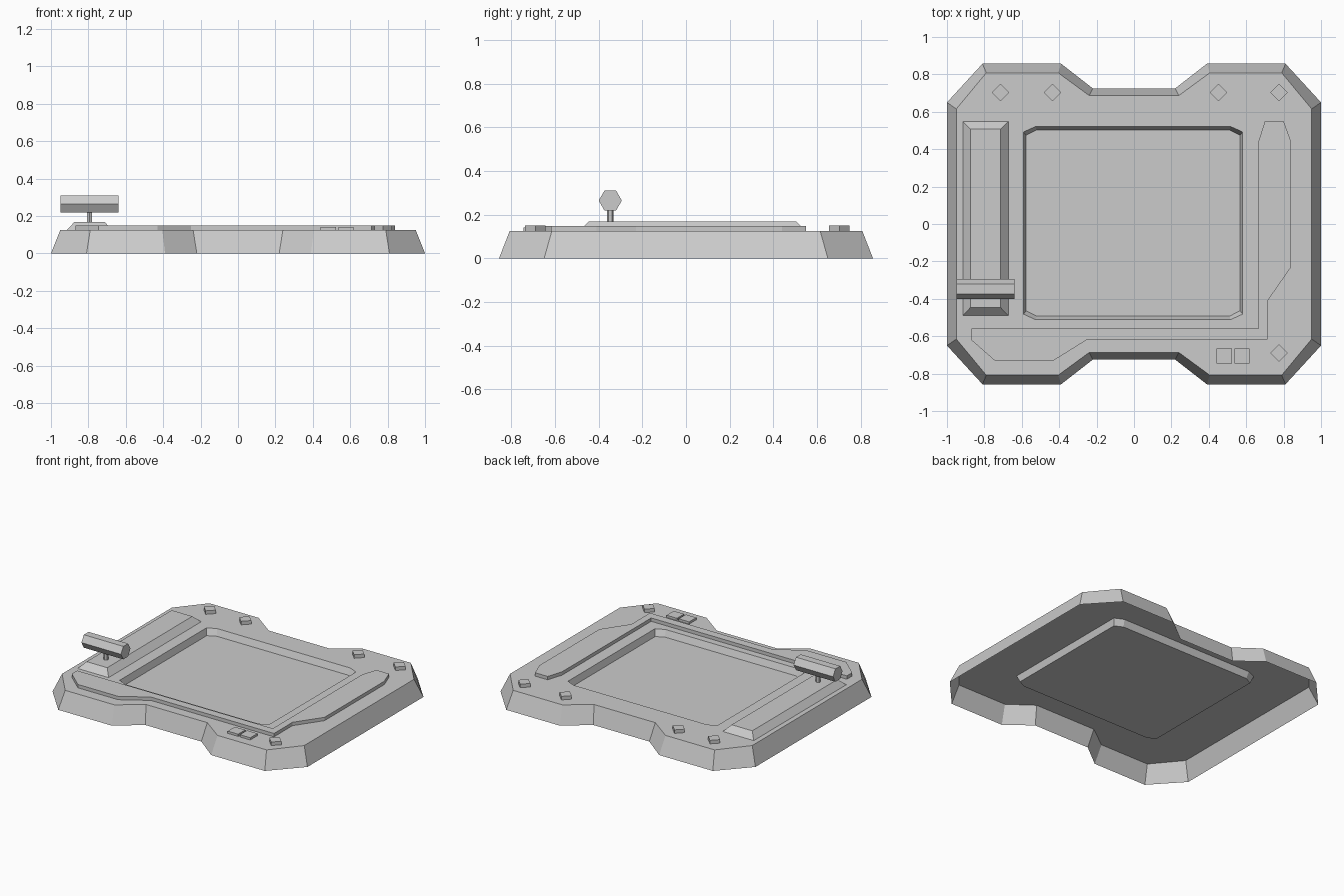
import bpy, bmesh, math
from mathutils import Matrix, Vector

if "Cube" in bpy.data.objects:
    bpy.data.objects.remove(bpy.data.objects["Cube"])

TOP = 0.125  # height of the deck


def finish(bm, name):
    mesh = bpy.data.meshes.new(name)
    bm.to_mesh(mesh)
    bm.free()
    obj = bpy.data.objects.new(name, mesh)
    bpy.context.collection.objects.link(obj)
    return obj


def ring(bm, pts, z):
    return [bm.verts.new((x, y, z)) for x, y in pts]


def bridge(bm, a, b):
    n = len(a)
    for i in range(n):
        j = (i + 1) % n
        bm.faces.new((a[i], a[j], b[j], b[i]))


def raised(name, low, high, z1):
    """Raised block on the deck: counter-clockwise profile with a flat cap."""
    bm = bmesh.new()
    a, b = ring(bm, low, TOP), ring(bm, high, z1)
    bridge(bm, a, b)
    bm.faces.new(b)
    return finish(bm, name)


def mirror4(q):
    """Counter-clockwise outline from one quadrant of points."""
    left = [(-x, y) for x, y in reversed(q)]
    half = q + left
    return half + [(-x, -y) for x, y in half]


def rect(x0, x1, y0, y1):
    return [(x0, y0), (x1, y0), (x1, y1), (x0, y1)]


def prism(name, sides, radius, length, matrix):
    bm = bmesh.new()
    bmesh.ops.create_cone(bm, cap_ends=True, segments=sides, radius1=radius,
                          radius2=radius, depth=length, matrix=matrix)
    return finish(bm, name)


# Base shell: sloped skirt, deck and sunken centre panel, open underneath
bm = bmesh.new()
foot = ring(bm, mirror4([(1, .65), (.81, .857), (.39, .857), (.22, .725)]), 0)
edge = ring(bm, mirror4([(.95, .615), (.79, .808), (.405, .808), (.24, .687)]), TOP)
bridge(bm, foot, edge)


def pocket(dx, dy):
    q = mirror4([(.586 - dx, .487 - dy), (.522 - dx / 2, .516 - dy)])
    return [(x - .005, y + .005) for x, y in q]


rim = ring(bm, pocket(0, 0), TOP)
floor = ring(bm, pocket(.014, .018), TOP - .045)
bridge(bm, rim, floor)
bm.faces.new(floor)
bm.edges.ensure_lookup_table()
deck_edges = [e for e in bm.edges
              if all(v in edge for v in e.verts) or all(v in rim for v in e.verts)]
bmesh.ops.triangle_fill(bm, edges=deck_edges, use_beauty=True, normal=Vector((0, 0, 1)))
finish(bm, "base_shell")

# L-shaped trim plate along the front and right
trim = [(-.87, -.56), (-.87, -.62), (-.745, -.73), (-.43, -.73), (-.25, -.618),
        (.715, -.618), (.715, -.41), (.84, -.23), (.84, .44), (.80, .55),
        (.70, .55), (.665, .44), (.665, -.56)]
raised("trim_plate", trim, trim, .149)

# Lever track on the left
raised("lever_track", rect(-.915, -.672, -.49, .548),
       rect(-.875, -.713, -.447, .507), .168)

# Lever stem and hexagonal grip
LX, LY = -.793, -.347
prism("lever_stem", 6, .0155, .07, Matrix.Translation((LX, LY, .195)))
prism("lever_grip", 6, .053, .31,
      Matrix.Translation((LX, LY, .265)) @ Matrix.Rotation(math.pi / 2, 4, 'Y'))

# Diamond studs
r = .047
for i, (x, y) in enumerate([(-.713, .703), (-.435, .703), (.452, .703),
                            (.776, .703), (.776, -.69)]):
    d = [(x + r, y), (x, y + r), (x - r, y), (x, y - r)]
    raised(f"diamond_stud_{i + 1}", d, d, .15)

# Pair of square buttons
for i, x in enumerate((.482, .577)):
    s = rect(x - .041, x + .041, -.745, -.665)
    raised(f"square_button_{i + 1}", s, s, .141)
